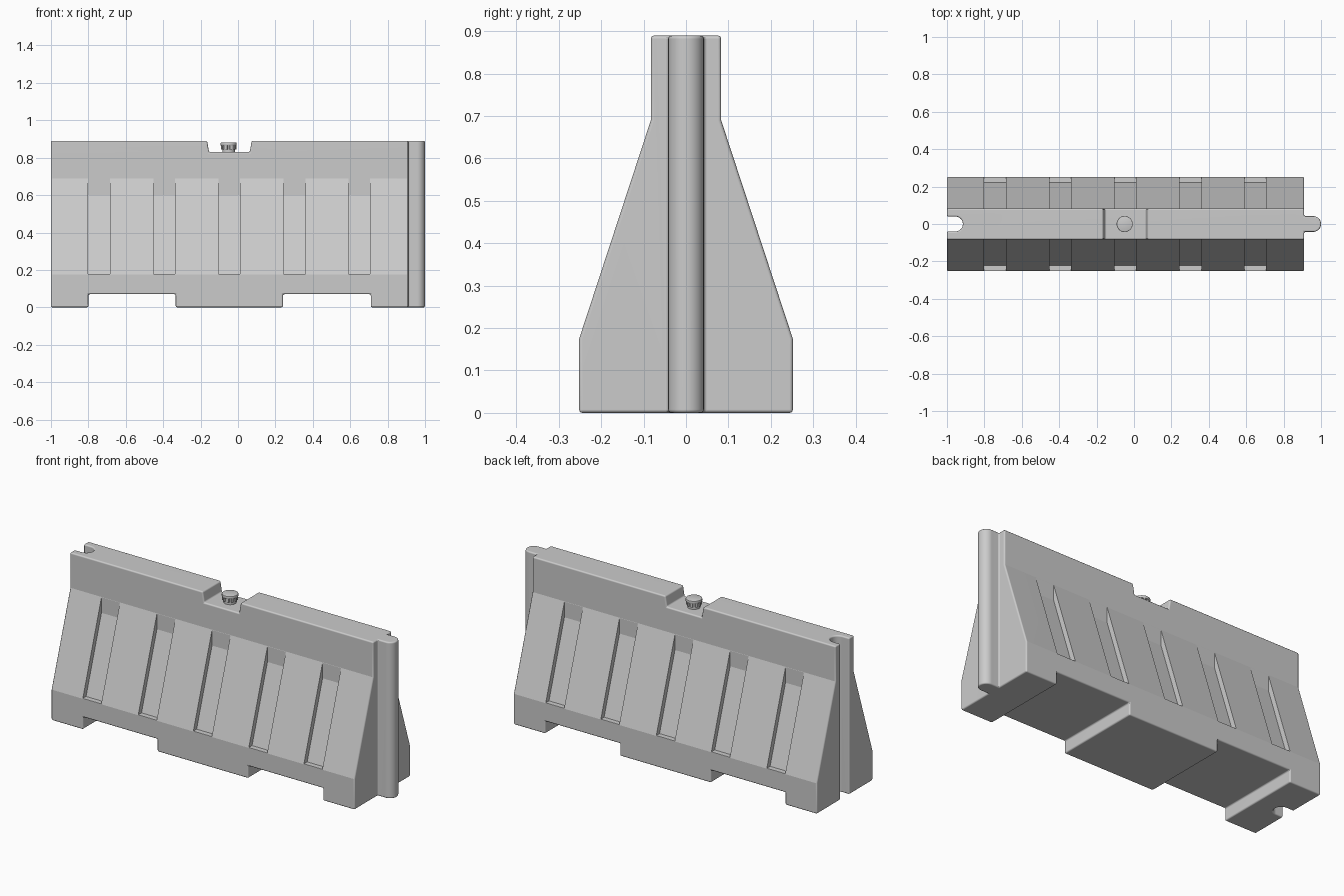
import bpy, bmesh
from math import pi, cos, sin, radians

if "Cube" in bpy.data.objects:
    bpy.data.objects.remove(bpy.data.objects["Cube"])


def prism(name, pts, axis, lo, hi):
    """Extrude a 2D outline along an axis; pts are the other two coordinates in xyz order."""
    bm = bmesh.new()
    rings = []
    for d in (lo, hi):
        ring = []
        for p in pts:
            co = list(p)
            co.insert('xyz'.index(axis), d)
            ring.append(bm.verts.new(co))
        rings.append(ring)
        bm.faces.new(ring)
    n = len(pts)
    for i in range(n):
        j = (i + 1) % n
        bm.faces.new((rings[0][i], rings[0][j], rings[1][j], rings[1][i]))
    bmesh.ops.recalc_face_normals(bm, faces=bm.faces)
    me = bpy.data.meshes.new(name)
    bm.to_mesh(me)
    bm.free()
    ob = bpy.data.objects.new(name, me)
    bpy.context.collection.objects.link(ob)
    return ob


def activate(ob):
    bpy.ops.object.select_all(action='DESELECT')
    ob.select_set(True)
    bpy.context.view_layer.objects.active = ob


def combine(target, tool, op='DIFFERENCE'):
    activate(target)
    m = target.modifiers.new("bool", 'BOOLEAN')
    m.operation, m.solver, m.object = op, 'EXACT', tool
    bpy.ops.object.modifier_apply(modifier=m.name)
    bpy.data.objects.remove(tool, do_unlink=True)


def bevel(ob, width, segments):
    activate(ob)
    m = ob.modifiers.new("bevel", 'BEVEL')
    m.width, m.segments = width, segments
    m.limit_method, m.angle_limit = 'ANGLE', radians(40)
    m.use_clamp_overlap = False
    bpy.ops.object.modifier_apply(modifier=m.name)


def round_end(x_flat, x_mid, r, n=16):
    """Plan outline: straight bar from x_flat, half-round end centred on x_mid."""
    arc = [(x_mid + r * sin(pi * i / n), -r * cos(pi * i / n)) for i in range(n + 1)]
    return [(x_flat, -r)] + arc + [(x_flat, r)]


# Barrier body: wide foot, sloping sides, narrow top
half = [(0.252, 0), (0.252, 0.175), (0.083, 0.69), (0.083, 0.89)]
body = prism("barrier_body", half + [(-y, z) for y, z in reversed(half)], 'x', -1, 0.91)

# Tongue on the right end, matching groove on the left end
combine(body, prism("tongue", round_end(0.85, 0.958, 0.042), 'z', 0, 0.89), 'UNION')
combine(body, prism("groove", round_end(-1.1, -0.955, 0.04), 'z', -0.1, 1), 'DIFFERENCE')

# Forklift openings underneath and filler notch on top
for a, b in ((-0.8, -0.333), (0.24, 0.71)):
    combine(body, prism("opening", [(a, -0.1), (b, -0.1), (b, 0.07), (a, 0.07)], 'y', -0.5, 0.5))
notch = [(-0.155, 0.83), (0.063, 0.83), (0.08, 0.93), (-0.172, 0.93)]
combine(body, prism("notch", notch, 'y', -0.5, 0.5))
bevel(body, 0.008, 3)

# Sunken vertical channels on both sloping sides
channel = [(0.222, 0.177), (0.0835, 0.6), (0.0835, 0.72), (0.32, 0.72), (0.32, 0.177)]
for x in (-0.743, -0.394, -0.047, 0.302, 0.649):
    for s in (-1, 1):
        combine(body, prism("channel", [(s * y, z) for y, z in channel], 'x', x - 0.058, x + 0.058))

# Smooth shading, keeping the slope creases crisp
activate(body)
bpy.ops.object.shade_smooth_by_angle(angle=radians(35))
for e in body.data.edges:
    a, b = (body.data.vertices[i].co for i in e.vertices)
    if abs(a.z - b.z) < 0.002 and abs(a.y - b.y) < 0.002 and 0.1 < a.z < 0.75 and abs(a.y) > 0.06:
        e.use_edge_sharp = True
wn = body.modifiers.new("weighted", 'WEIGHTED_NORMAL')
wn.keep_sharp = True


# Filler cap: neck, ribbed grip and round lid
def circle(r, n=32):
    return [(-0.05 + r * cos(2 * pi * i / n), r * sin(2 * pi * i / n)) for i in range(n)]


ribs = []
for k in range(10):
    for f, r in ((-0.3, 0.036), (-0.18, 0.042), (0.18, 0.042), (0.3, 0.036)):
        t = 2 * pi * (k + f) / 10
        ribs.append((-0.05 + r * cos(t), r * sin(t)))
neck = prism("filler_neck", circle(0.033), 'z', 0.825, 0.85)
grip = prism("cap_grip", ribs, 'z', 0.845, 0.868)
lid = prism("cap_lid", circle(0.043), 'z', 0.865, 0.881)
bevel(lid, 0.003, 2)
for ob in (neck, lid):
    activate(ob)
    bpy.ops.object.shade_smooth_by_angle(angle=radians(35))
